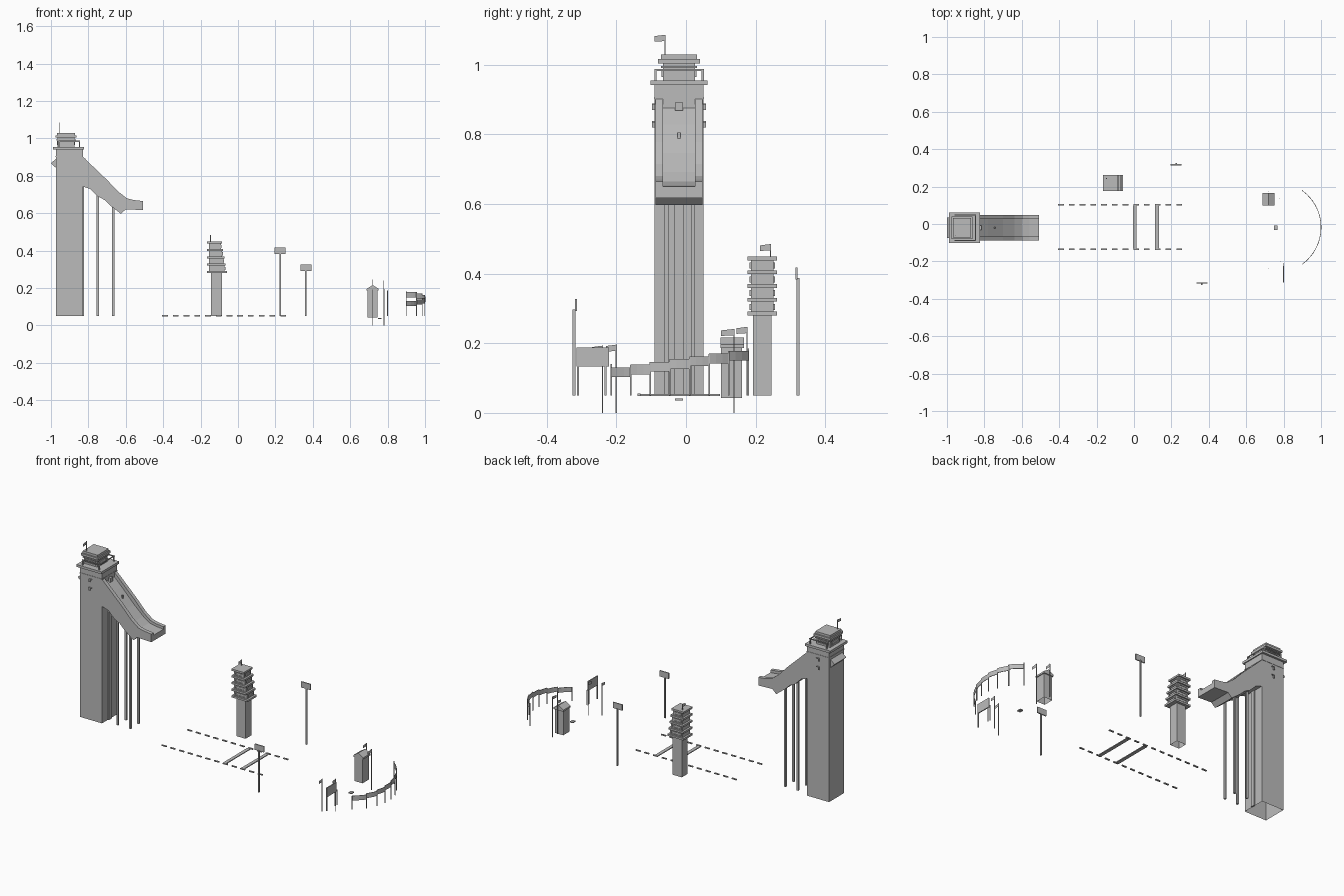
import bpy, bmesh, math

cube = bpy.data.objects.get("Cube")
if cube:
    bpy.data.objects.remove(cube, do_unlink=True)

GREY = (0.5, 0.5, 0.5, 1)
grey = bpy.data.materials.new("plain_grey")
grey.use_nodes = True
grey.diffuse_color = GREY
grey.node_tree.nodes["Principled BSDF"].inputs["Base Color"].default_value = GREY


def finish(name, bm):
    mesh = bpy.data.meshes.new(name)
    bmesh.ops.recalc_face_normals(bm, faces=bm.faces[:])
    bm.to_mesh(mesh)
    bm.free()
    mesh.materials.append(grey)
    obj = bpy.data.objects.new(name, mesh)
    bpy.context.collection.objects.link(obj)
    return obj


def box(name, x, y, z, open_bottom=False):
    """Block between (min, max) pairs on each axis."""
    bm = bmesh.new()
    bmesh.ops.create_cube(bm, size=1)
    for v in bm.verts:
        for i, (lo, hi) in enumerate((x, y, z)):
            v.co[i] = lo + (v.co[i] + 0.5) * (hi - lo)
    if open_bottom:
        low = [f for f in bm.faces if f.calc_center_median().z < z[0] + 0.001]
        bmesh.ops.delete(bm, geom=low, context='FACES')
    return finish(name, bm)


def around(c, half):
    return (c - half, c + half)


def post(name, x, y, z, half=0.004):
    return box(name, around(x, half), around(y, half), z)


def prism(name, profile, y):
    """Side profile in x and z, stretched along y."""
    bm = bmesh.new()
    face = bm.faces.new([bm.verts.new((px, y[0], pz)) for px, pz in profile])
    ext = bmesh.ops.extrude_face_region(bm, geom=[face])
    for v in ext["geom"]:
        if isinstance(v, bmesh.types.BMVert):
            v.co.y = y[1]
    return finish(name, bm)


def flag(name, x, y, z, length=0.03, height=0.018):
    """Pole with a small tapering cloth that points to -y."""
    post(name + "_pole", x, y, z, 0.0018)
    bm = bmesh.new()
    top = z[1]
    pts = [(y, top), (y, top - height), (y - length, top - height - 0.002), (y - length, top - 0.004)]
    bm.faces.new([bm.verts.new((x, a, b)) for a, b in pts])
    finish(name + "_cloth", bm)


def window(name, x, y, z):
    """Raised frame of four thin bars around a pane on an x or y facing wall."""
    t = 0.003
    box(name + "_sill", x, y, (z[0], z[0] + t))
    box(name + "_head", x, y, (z[1] - t, z[1]))
    wide = x if x[1] - x[0] > y[1] - y[0] else y
    for side, e in (("low", (wide[0], wide[0] + t)), ("high", (wide[1] - t, wide[1]))):
        box(f"{name}_{side}_jamb", e if wide is x else x, e if wide is y else y, z)


# Start tower
TX, TY = -0.902, -0.02
box("tower_shaft", around(TX, 0.072), around(TY, 0.07), (0.05, 0.941), True)
box("lift_strip", (-0.832, -0.823), around(TY, 0.013), (0.05, 0.75))
box("tower_band", around(TX, 0.074), around(TY, 0.072), (0.902, 0.907))
box("tower_deck", around(-0.907, 0.083), around(TY, 0.082), (0.941, 0.955))
for side, s in (("front", -1), ("back", 1)):
    wall = TY + s * 0.073
    for n, z in enumerate((0.87, 0.82)):
        box(f"{side}_lamp_plate_{n}", (-0.913, -0.905), around(wall, 0.004), (z, z + 0.018))
        box(f"{side}_lamp_arm_{n}", (-0.905, -0.894), around(wall, 0.004), (z + 0.014, z + 0.018))
    box(f"deck_rail_{side}", around(TX, 0.058), around(TY + s * 0.068, 0.002), (0.982, 0.988))
    for n, x in enumerate((-0.957, -0.848)):
        post(f"deck_rail_post_{side}_{n}", x, TY + s * 0.068, (0.955, 0.988), 0.003)
box("deck_rail_ramp_side", around(-0.848, 0.002), around(TY, 0.07), (0.982, 0.988))
prism("rear_bay", [(-0.974, 0.89), (-1.0, 0.868), (-0.974, 0.843)], around(TY, 0.055))

# Cabin on the tower
CX = -0.92
box("cabin", around(CX, 0.045), around(TY, 0.046), (0.955, 1.004))
box("cabin_mid_ledge", around(CX, 0.05), around(TY, 0.052), (0.99, 0.996))
box("cabin_roof_lower", around(CX, 0.056), around(TY, 0.06), (1.004, 1.017))
box("cabin_roof_upper", around(CX, 0.049), around(TY, 0.052), (1.017, 1.03))
for side, s in (("front", -1), ("back", 1)):
    window(f"cabin_window_{side}", around(CX, 0.034), around(TY + s * 0.047, 0.003), (0.965, 0.986))
    window(f"cabin_window_end_{side}", around(CX + s * 0.046, 0.003), around(TY, 0.034), (0.965, 0.986))
flag("tower_flag", -0.953, -0.06, (1.03, 1.086))

# Ramp: solid bed between two raised walls
floor = [(-0.835, 0.88), (-0.78, 0.828), (-0.70, 0.746), (-0.64, 0.692), (-0.60, 0.664), (-0.56, 0.655), (-0.508, 0.65)]
under = [(-0.508, 0.617), (-0.60, 0.621), (-0.626, 0.597), (-0.685, 0.643), (-0.715, 0.672),
         (-0.75, 0.69), (-0.79, 0.73), (-0.835, 0.745)]
rail = [(-0.835, 0.907), (-0.70, 0.778), (-0.64, 0.715), (-0.594, 0.68), (-0.56, 0.671), (-0.508, 0.665)]
prism("ramp_bed", floor + under, around(TY, 0.05))
for side, y in (("front", (-0.088, -0.066)), ("back", (0.026, 0.048))):
    prism(f"ramp_wall_{side}", rail + under, y)
box("start_gate", (-0.829, -0.815), around(TY, 0.012), (0.868, 0.892))
post("skier", -0.745, TY, (0.785, 0.806), 0.004)
for n, (x, top) in enumerate(((-0.75, 0.70), (-0.667, 0.64))):
    for side, y in (("front", -0.056), ("back", 0.021)):
        post(f"ramp_leg_{n}_{side}", x, y, (0.05, top), 0.0055)

# Judging tower with stepped floors
JY = 0.219
box("judge_shaft", (-0.145, -0.085), around(JY, 0.027), (0.05, 0.285), True)
for n in range(5):
    z = 0.28 + n * 0.0395
    right = -0.06 - n * 0.0065
    box(f"judge_slab_{n}", (-0.167, right), around(JY, 0.042), (z, z + 0.011))
    if n < 4:
        box(f"judge_room_{n}", (-0.155, right - 0.012), around(JY, 0.033), (z + 0.011, z + 0.04))
        window(f"judge_window_end_{n}", around(right - 0.011, 0.003), around(JY, 0.025), (z + 0.016, z + 0.033))
        for s in (-1, 1):
            window(f"judge_window_{n}_{s}", (-0.147, right - 0.02), around(JY + s * 0.034, 0.002), (z + 0.016, z + 0.033))
flag("judge_flag", -0.147, 0.243, (0.448, 0.485))

# Boards on poles
for name, x, y, face, z in (("far", 0.225, 0.322, 0.317, 0.383), ("near", 0.363, -0.322, -0.316, 0.292)):
    post(f"{name}_board_pole", x, y, (0.05, z + 0.005))
    box(f"{name}_board", around(x, 0.03), around(face, 0.003), (z, z + 0.035))

# Landing hill markings
for side, y in (("front", -0.135), ("back", 0.104)):
    for n in range(12):
        x = -0.405 + n * 0.0574
        box(f"edge_dash_{side}_{n}", (x, x + 0.03), around(y, 0.004), (0.049, 0.055))
for n, x in enumerate((0.004, 0.123)):
    box(f"distance_line_{n}", around(x, 0.01), (-0.13, 0.098), (0.049, 0.054))

# Booth with a gable roof
box("booth", around(0.72, 0.027), around(0.131, 0.03), (0.043, 0.19), True)
prism("booth_roof", [(0.688, 0.186), (0.688, 0.196), (0.72, 0.216), (0.752, 0.196), (0.752, 0.186)], around(0.133, 0.034))

# Finish area flags, banner and plate
flag("booth_flag", 0.72, 0.175, (0.05, 0.247))
flag("middle_flag", 0.78, 0.138, (0.0, 0.241), 0.037)
flag("front_flag", 0.72, -0.24, (0.0, 0.193))
flag("banner_flag", 0.782, -0.2, (0.0, 0.196))
box("banner", around(0.8, 0.003), (-0.314, -0.221), (0.133, 0.188))
for n, y in enumerate((-0.31, -0.231, -0.215)):
    post(f"banner_post_{n}", 0.8, y, (0.05, 0.14), 0.0025)
box("ground_plate", around(0.758, 0.01), around(TY, 0.012), (0.035, 0.041))

# Curved fence of seven rising panels
MID, R, CENTRE = -0.018, 0.243, 0.757


def arc_x(y):
    return CENTRE + math.sqrt(R * R - (y - MID) ** 2)


STEP = 0.0563
for n in range(8):
    y = MID + (n - 3.5) * STEP
    base = 0.103 + n * 0.0078
    post(f"fence_post_{n}", arc_x(y), y, (0.05, base + 0.027), 0.0022)
    if n == 7:
        break
    bm = bmesh.new()
    ys = [y + STEP * k / 3 for k in range(4)]
    for a, b in zip(ys, ys[1:]):
        bm.faces.new([bm.verts.new((arc_x(p), p, q)) for p, q in
                      ((a, base), (b, base), (b, base + 0.028), (a, base + 0.028))])
    bmesh.ops.remove_doubles(bm, verts=bm.verts[:], dist=0.0001)
    panel = finish(f"fence_panel_{n}", bm)
    solid = panel.modifiers.new("thickness", 'SOLIDIFY')
    solid.thickness = 0.003
    solid.offset = 0
